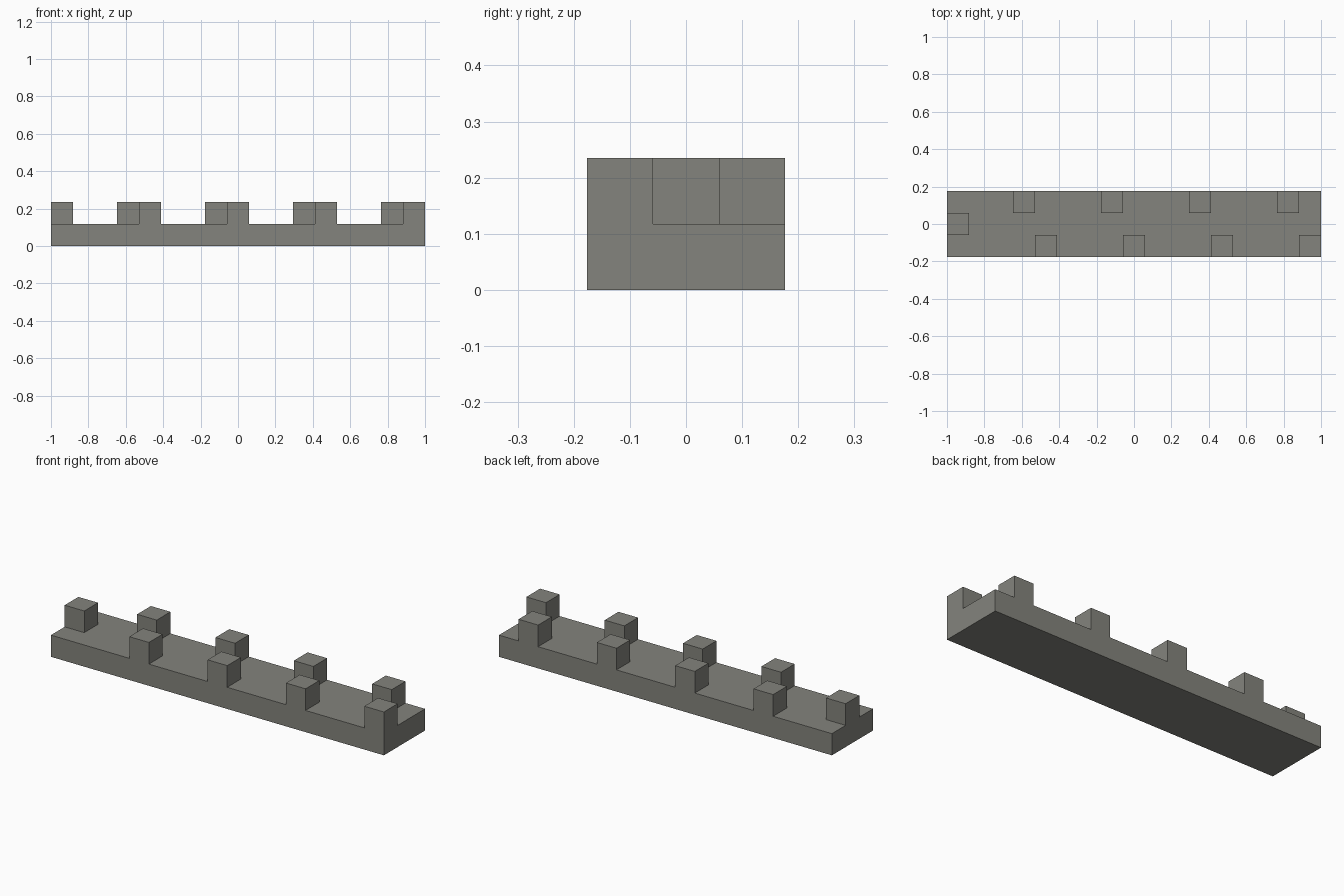
import bpy
import bmesh
from mathutils import Matrix, Vector

cube = bpy.data.objects.get("Cube")
if cube:
    bpy.data.objects.remove(cube, do_unlink=True)

# The wall is laid out in square cells: 17 long, 3 deep, one cell high
COLS, ROWS = 17, 3
U = 2 / COLS

stone = bpy.data.materials.new("grey_stone")
stone.use_nodes = True
color = (0.23, 0.23, 0.205, 1)
stone.diffuse_color = color
stone.node_tree.nodes["Principled BSDF"].inputs["Base Color"].default_value = color

# Solid slab with its top divided into cells
bm = bmesh.new()
bmesh.ops.create_grid(bm, x_segments=COLS, y_segments=ROWS, size=0.5,
                      matrix=Matrix.Diagonal((COLS * U, ROWS * U, 1, 1)))
slab = bmesh.ops.extrude_face_region(bm, geom=bm.faces[:], use_keep_orig=True)
top_verts = [g for g in slab["geom"] if isinstance(g, bmesh.types.BMVert)]
bmesh.ops.translate(bm, verts=top_verts, vec=Vector((0, 0, U)))
bmesh.ops.recalc_face_normals(bm, faces=bm.faces[:])

# Staggered battlements on the front and back rows, plus one at the right end
blocks = {(0, 1)}
for i in range(3, COLS, 4):
    blocks |= {(i, 2), (i + 1, 0)}


def cell(face):
    c = face.calc_center_median()
    return int(c.x / U + COLS / 2), int(c.y / U + ROWS / 2)


caps = [f for f in bm.faces if f.normal.z > 0.5 and cell(f) in blocks]
raised = bmesh.ops.extrude_discrete_faces(bm, faces=caps)["faces"]
bmesh.ops.translate(bm, verts=list({v for f in raised for v in f.verts}),
                    vec=Vector((0, 0, U)))

# Merge the flat cells into clean faces
bmesh.ops.dissolve_limit(bm, angle_limit=0.01, verts=bm.verts[:], edges=bm.edges[:])
bmesh.ops.recalc_face_normals(bm, faces=bm.faces[:])

mesh = bpy.data.meshes.new("battlement_wall")
bm.to_mesh(mesh)
bm.free()
mesh.materials.append(stone)
wall = bpy.data.objects.new("battlement_wall", mesh)
bpy.context.scene.collection.objects.link(wall)
